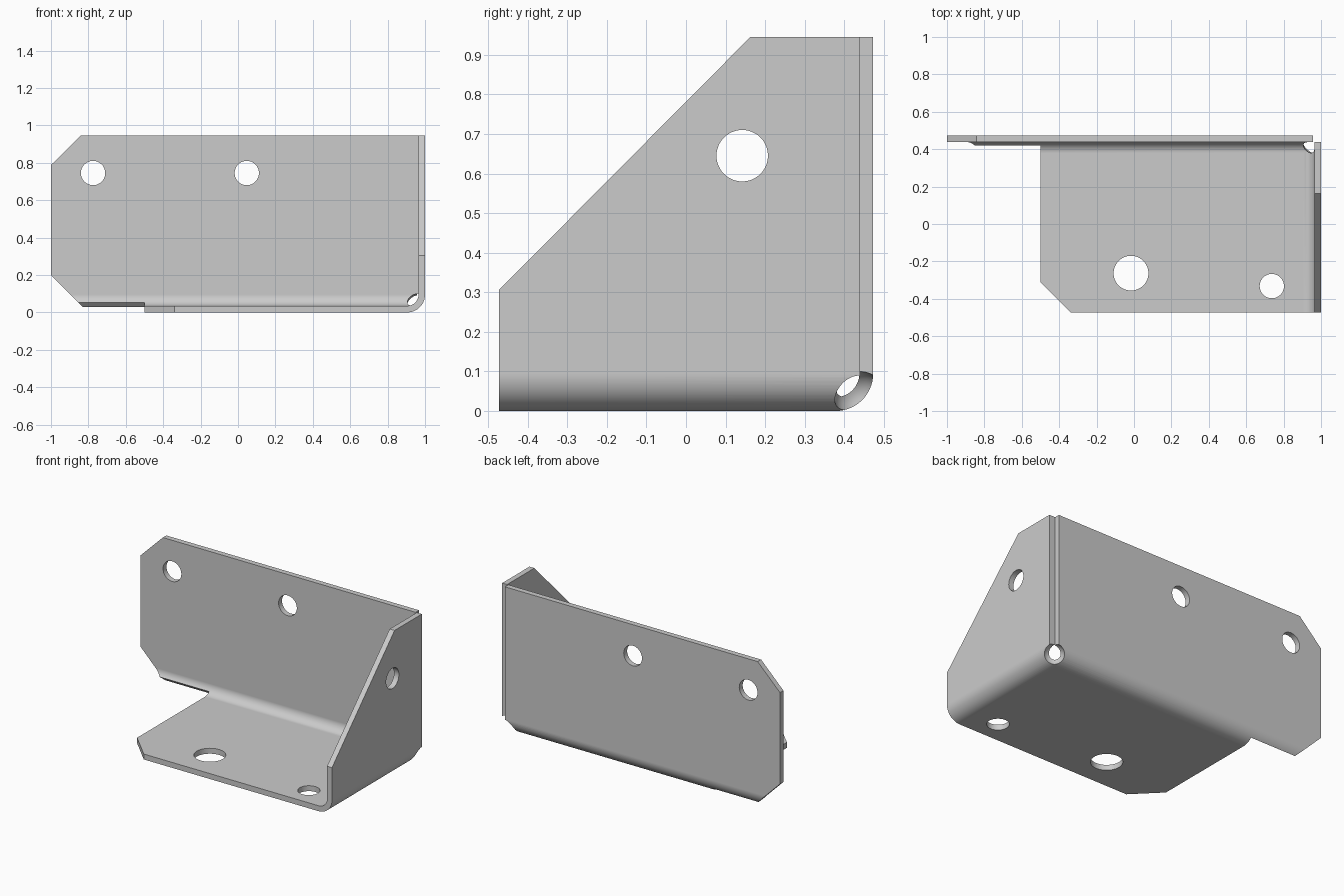
import bpy, bmesh
from math import sin, cos, pi

if "Cube" in bpy.data.objects:
    bpy.data.objects.remove(bpy.data.objects["Cube"])

T = 0.035                    # sheet thickness
R = 0.095                    # outer bend radius
X, Y, Z = 1.0, 0.473, 0.945  # half length, half depth, height


def prism(name, axis, pts, lo, hi):
    """Extrude a 2D profile along an axis from lo to hi."""
    place = {'x': lambda a, b, h: (h, a, b),
             'y': lambda a, b, h: (a, h, b),
             'z': lambda a, b, h: (a, b, h)}[axis]
    bm = bmesh.new()
    low = [bm.verts.new(place(a, b, lo)) for a, b in pts]
    top = [bm.verts.new(place(a, b, hi)) for a, b in pts]
    bm.faces.new(low)
    bm.faces.new(top)
    n = len(pts)
    for i in range(n):
        j = (i + 1) % n
        bm.faces.new((low[i], low[j], top[j], top[i]))
    bmesh.ops.recalc_face_normals(bm, faces=bm.faces)
    me = bpy.data.meshes.new(name)
    bm.to_mesh(me)
    bm.free()
    ob = bpy.data.objects.new(name, me)
    bpy.context.collection.objects.link(ob)
    return ob


def combine(target, other, op):
    """Apply a boolean and discard the helper."""
    other.hide_render = True
    mod = target.modifiers.new("bool", 'BOOLEAN')
    mod.operation, mod.solver, mod.object = op, 'EXACT', other
    bpy.context.view_layer.objects.active = target
    bpy.ops.object.modifier_apply(modifier=mod.name)
    bpy.data.objects.remove(other)
    return target


def bend_profile(left, right, bottom, top, r, n=15):
    """Rectangle with its lower right corner rounded."""
    arc = [(right - r + r * sin(i / n * pi / 2), bottom + r - r * cos(i / n * pi / 2))
           for i in range(n + 1)]
    return [(left, bottom)] + arc + [(right, top), (left, top)]


def circle(a, b, r, n=48):
    return [(a + r * cos(2 * pi * i / n), b + r * sin(2 * pi * i / n)) for i in range(n)]


# Bent sheet: rounded outer block minus its inward offset
bracket = combine(
    prism("corner_bracket", 'x', bend_profile(-Y, Y, 0, Z, R), -X, X),
    prism("outer_side", 'y', bend_profile(-2, X, 0, 2, R), -2, 2), 'INTERSECT')
inner = combine(
    prism("inner_back", 'x', bend_profile(-1, Y - T, T, 2, R - T), -2, 2),
    prism("inner_side", 'y', bend_profile(-3, X - T, T, 3, R - T), -3, 3), 'INTERSECT')
combine(bracket, inner, 'DIFFERENCE')

cuts = [
    # open corner between back and side flanges
    ('z', [(0.958, 0.4395), (1.1, 0.4395), (1.1, 0.6), (0.958, 0.6)], 0.06, 1.2),
    # base stops short of the left end, halfway round the bend
    ('x', [(0.378, 0.095), (0.573, -0.1), (-1, -0.1), (-1, 0.095)], -1.2, -0.5),
    # clipped corners of base, back and side
    ('z', [(-0.71, -0.1), (-0.24, -0.573), (-0.71, -0.573)], -0.1, 0.2),
    ('y', [(-1.2, 0.59), (-0.74, 1.045), (-1.2, 1.045)], 0.3, 0.6),
    ('y', [(-1.2, 0.4), (-0.7, -0.1), (-1.2, -0.1)], 0.3, 0.6),
    ('x', [(-0.673, 0.104), (0.26, 1.043), (-0.673, 1.043)], 0.9, 1.1),
    # screw holes
    ('y', circle(-0.775, 0.745, 0.065), 0.4, 0.6),
    ('y', circle(0.047, 0.745, 0.065), 0.4, 0.6),
    ('x', circle(0.142, 0.645, 0.065), 0.9, 1.1),
    ('z', circle(-0.016, -0.263, 0.093), -0.1, 0.2),
    ('z', circle(0.737, -0.332, 0.065), -0.1, 0.2),
]
for axis, pts, lo, hi in cuts:
    combine(bracket, prism("cutter", axis, pts, lo, hi), 'DIFFERENCE')

# Round relief where the bends meet
bpy.ops.mesh.primitive_uv_sphere_add(segments=48, ring_count=24, radius=0.065,
                                     location=(0.965, 0.44, 0.035))
combine(bracket, bpy.context.object, 'DIFFERENCE')

# Smooth bends, crisp edges
bpy.ops.object.select_all(action='DESELECT')
bracket.select_set(True)
bpy.context.view_layer.objects.active = bracket
bpy.ops.object.shade_smooth_by_angle(angle=pi / 6)
wn = bracket.modifiers.new("flat_faces", 'WEIGHTED_NORMAL')
wn.keep_sharp = True
